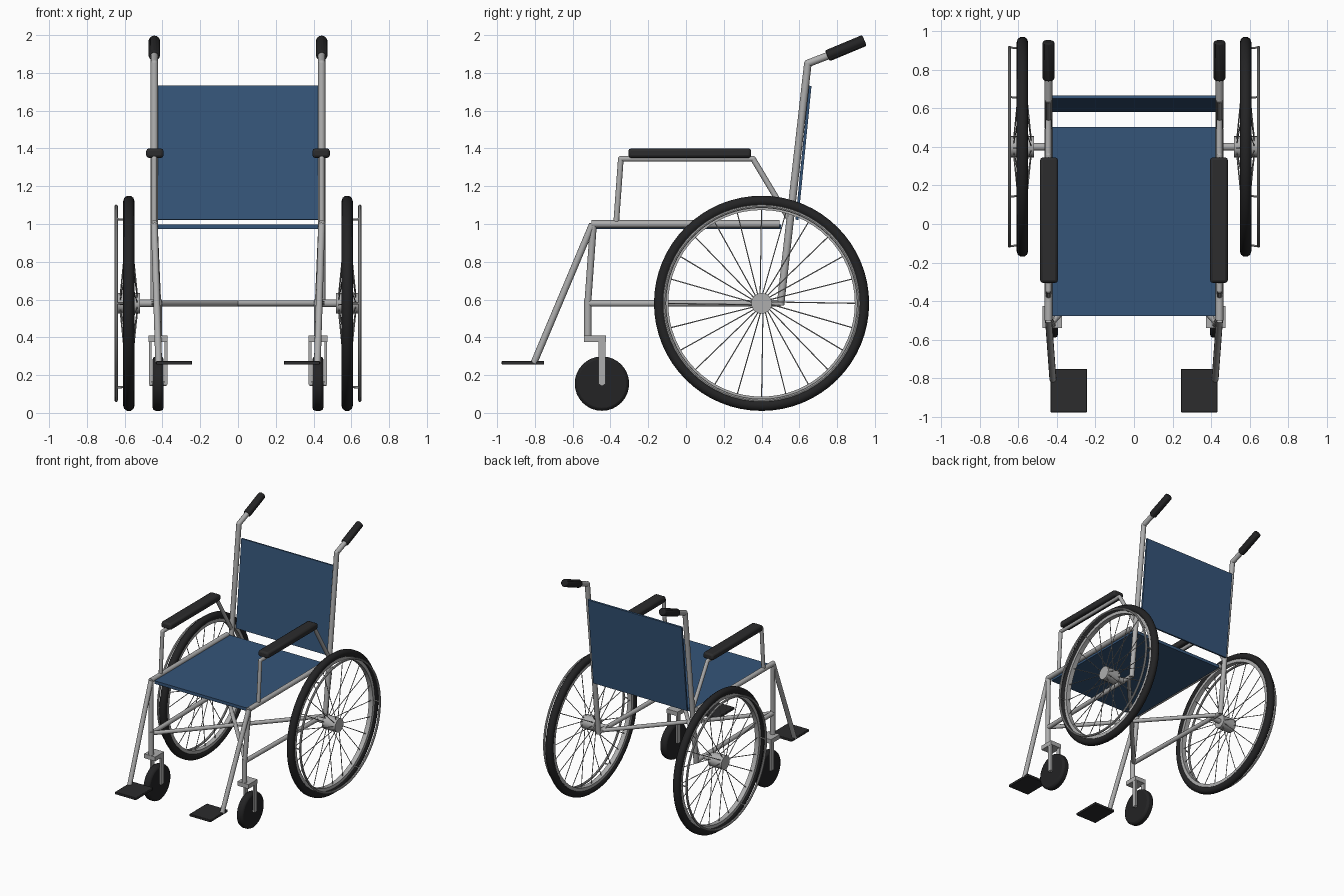
import bpy, bmesh, math
from mathutils import Vector, Matrix

cube = bpy.data.objects.get("Cube")
if cube:
    bpy.data.objects.remove(cube)


def material(name, rgb):
    m = bpy.data.materials.new(name)
    m.use_nodes = True
    m.diffuse_color = (*rgb, 1)
    m.node_tree.nodes["Principled BSDF"].inputs["Base Color"].default_value = (*rgb, 1)
    return m


STEEL = material("steel grey", (0.42, 0.42, 0.42))
RUBBER = material("black rubber", (0.017, 0.017, 0.018))
PLASTIC = material("dark plastic", (0.025, 0.025, 0.026))
FABRIC = material("blue fabric", (0.035, 0.09, 0.19))


def finish(name, bm, mat, bevel=0, smooth=True):
    """Turn a bmesh into an object with a material and optional rounded edges."""
    bmesh.ops.recalc_face_normals(bm, faces=bm.faces)
    mesh = bpy.data.meshes.new(name)
    bm.to_mesh(mesh)
    bm.free()
    mesh.materials.append(mat)
    ob = bpy.data.objects.new(name, mesh)
    bpy.context.collection.objects.link(ob)
    if bevel:
        mod = ob.modifiers.new("rounding", "BEVEL")
        mod.width, mod.segments, mod.limit_method = bevel, 2, "ANGLE"
    if smooth:
        bpy.ops.object.select_all(action="DESELECT")
        ob.select_set(True)
        bpy.context.view_layer.objects.active = ob
        bpy.ops.object.shade_smooth_by_angle(angle=math.radians(40))
    return ob


def add_rod(bm, a, b, radius, sides=12):
    a, b = Vector(a), Vector(b)
    d = b - a
    turn = d.to_track_quat("Z", "Y").to_matrix().to_4x4()
    bmesh.ops.create_cone(bm, cap_ends=True, segments=sides, radius1=radius, radius2=radius,
                          depth=d.length, matrix=Matrix.Translation((a + b) / 2) @ turn)


def rod(name, a, b, radius, mat=STEEL, sides=12, bevel=0):
    bm = bmesh.new()
    add_rod(bm, a, b, radius, sides)
    return finish(name, bm, mat, bevel)


def tube(name, points, radius):
    """Straight tube sections with a ball at each bend."""
    bm = bmesh.new()
    for a, b in zip(points, points[1:]):
        add_rod(bm, a, b, radius)
    for p in points[1:-1]:
        bmesh.ops.create_uvsphere(bm, u_segments=12, v_segments=8, radius=radius,
                                  matrix=Matrix.Translation(p))
    return finish(name, bm, STEEL)


def box(name, centre, size, mat, bevel=0, tilt=0):
    bm = bmesh.new()
    place = (Matrix.Translation(centre) @ Matrix.Rotation(tilt, 4, "X")
             @ Matrix.Diagonal((*size, 1)))
    bmesh.ops.create_cube(bm, size=1, matrix=place)
    return finish(name, bm, mat, bevel, smooth=bool(bevel))


def ring(name, centre, radius, half_width, half_height, mat, sides, corners, phase=0):
    """Revolve an oval section around the x axis."""
    bm = bmesh.new()
    rows = []
    for i in range(sides):
        t = math.tau * i / sides
        row = []
        for j in range(corners):
            u = math.tau * (j + phase) / corners
            r = radius + half_height * math.sin(u)
            offset = Vector((half_width * math.cos(u), r * math.cos(t), r * math.sin(t)))
            row.append(bm.verts.new(Vector(centre) + offset))
        rows.append(row)
    for i in range(sides):
        p, q = rows[i], rows[(i + 1) % sides]
        for j in range(corners):
            k = (j + 1) % corners
            bm.faces.new((p[j], p[k], q[k], q[j]))
    return finish(name, bm, mat)


def around(x, angle, radius):
    return (x, 0.4 + radius * math.cos(angle), 0.58 + radius * math.sin(angle))


def big_wheel(side, s):
    x = s * 0.578
    hub = (x, 0.4, 0.58)
    ring(side + "_tyre", hub, 0.541, 0.03, 0.03, RUBBER, 64, 10)
    ring(side + "_rim", hub, 0.508, 0.027, 0.02, STEEL, 64, 4, 0.5)
    ring(side + "_push_ring", (s * 0.645, 0.4, 0.58), 0.514, 0.009, 0.009, STEEL, 64, 8)
    rod(side + "_hub", (s * 0.518, 0.4, 0.58), (s * 0.638, 0.4, 0.58), 0.055, sides=20)
    rod(side + "_axle", (s * 0.43, 0.4, 0.58), (s * 0.53, 0.4, 0.58), 0.02)
    # spokes fan out from alternate ends of the hub
    bm = bmesh.new()
    count = 24
    for i in range(count):
        t = math.tau * i / count
        flange = x + (0.045 if i % 2 else -0.045)
        add_rod(bm, around(flange, t + 0.15, 0.05), around(x, t, 0.5), 0.003, 6)
    finish(side + "_spokes", bm, STEEL)
    # pegs that carry the push ring
    bm = bmesh.new()
    for i in range(6):
        t = math.tau * i / 6
        add_rod(bm, around(x, t, 0.51), around(s * 0.645, t, 0.514), 0.006, 6)
    finish(side + "_push_ring_pegs", bm, STEEL)


def caster(side, s):
    x = s * 0.423
    rod(side + "_caster_stem", (x, -0.52, 0.39), (x, -0.52, 0.6), 0.02)
    box(side + "_fork_crown", (x, -0.482, 0.392), (0.1, 0.115, 0.035), STEEL)
    for k, part in ((-1, "inner"), (1, "outer")):
        box(side + "_fork_" + part, (x + s * k * 0.042, -0.445, 0.275),
            (0.014, 0.036, 0.25), STEEL)
    rod(side + "_caster_axle", (x - 0.045, -0.445, 0.155), (x + 0.045, -0.445, 0.155), 0.012)
    rod(side + "_caster_wheel", (x - 0.029, -0.445, 0.155), (x + 0.029, -0.445, 0.155),
        0.144, RUBBER, 32, 0.016)


def side_frame(side, s):
    x, low = s * 0.443, s * 0.425
    # push handle and back post
    bend = (x, 0.645, 1.85)
    tube(side + "_back_post", [(x, 0.5, 0.57), bend, (x, 0.8, 1.91)], 0.02)
    rod(side + "_grip", (x, 0.748, 1.89), (x, 0.945, 1.972), 0.031, RUBBER, 12, 0.01)
    # seat rail, front leg and lower rail
    tube(side + "_seat_rail", [(x, -0.5, 1.0), (x, 0.495, 1.0)], 0.02)
    tube(side + "_front_leg", [(x, -0.49, 1.0), (low, -0.52, 0.58), (x, 0.5, 0.58)], 0.018)
    # footrest
    tube(side + "_footrest_tube", [(x, -0.495, 1.0), (s * 0.42, -0.805, 0.265)], 0.018)
    box(side + "_footplate", (s * 0.338, -0.863, 0.265), (0.19, 0.225, 0.02), PLASTIC, 0.004)
    # armrest
    tube(side + "_arm_frame", [(x, -0.37, 1.0), (x, -0.345, 1.345),
                               (x, 0.355, 1.345), (x, 0.55, 1.02)], 0.015)
    box(side + "_arm_pad", (s * 0.44, 0.02, 1.375), (0.092, 0.65, 0.05), PLASTIC, 0.014)


for side, s in (("left", 1), ("right", -1)):
    big_wheel(side, s)
    caster(side, s)
    side_frame(side, s)
    # crossed braces under the seat
    rod(side + "_cross_brace", (s * 0.425, -0.51, 0.58), (-s * 0.44, 0.46, 0.58), 0.016)

# fabric seat and backrest
box("seat", (0, 0.013, 0.985), (0.85, 0.98, 0.025), FABRIC)
box("backrest", (0, 0.622, 1.377), (0.85, 0.015, 0.713), FABRIC, tilt=-math.atan2(0.07, 0.71))
